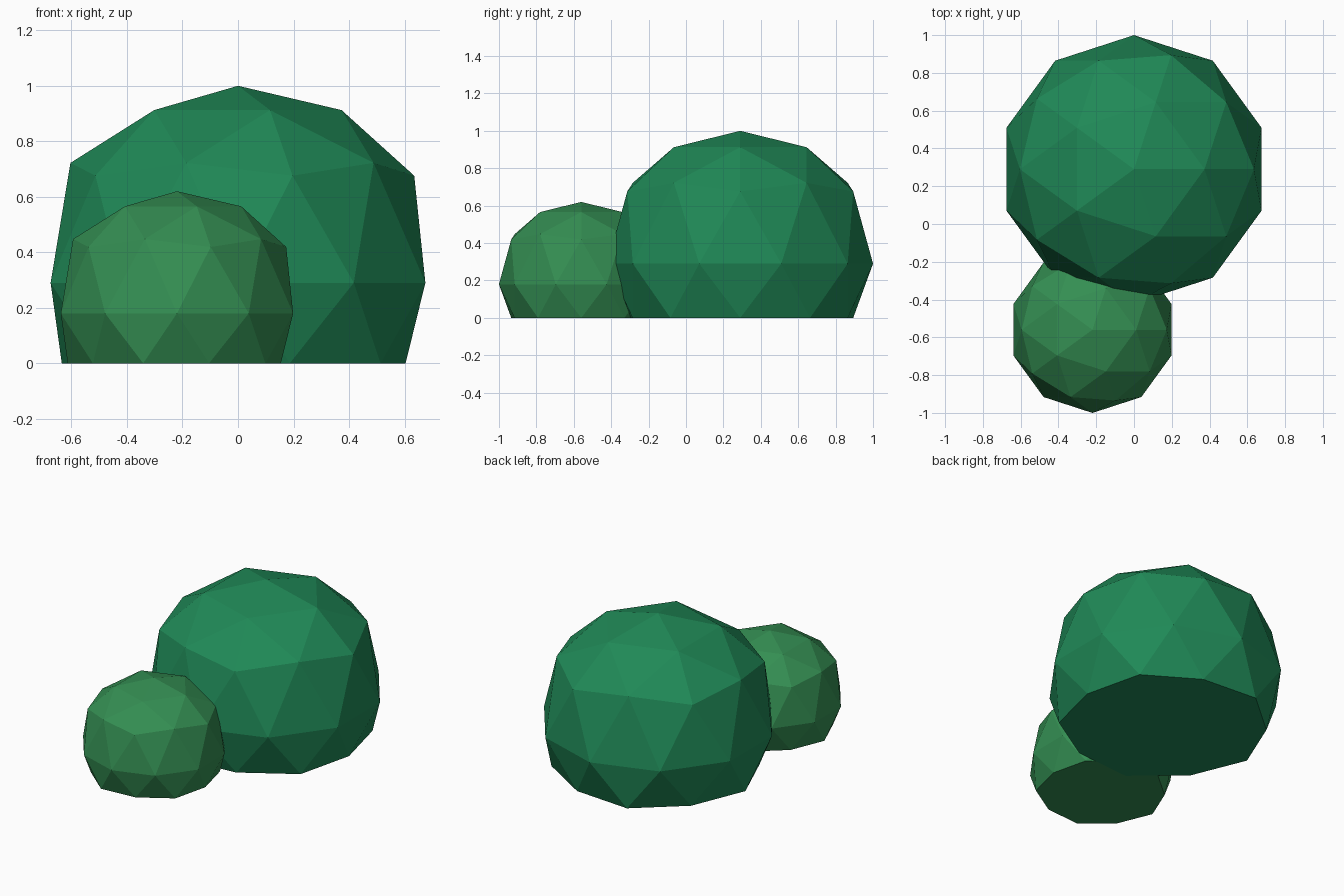
import bpy
import bmesh

if "Cube" in bpy.data.objects:
    bpy.data.objects.remove(bpy.data.objects["Cube"])

R = 0.71  # horizontal radius of the large bush


def bush_height(z):
    """Reshape a unit sphere's height: squashed dome, low waist, flat base."""
    if z < -0.1:
        return 0.0
    if z < 0.1:
        return 0.29
    return 0.414 + 0.586 * z


def bush(name, x, y, size, color):
    bm = bmesh.new()
    bmesh.ops.create_icosphere(bm, subdivisions=2, radius=1.0)
    for v in bm.verts:
        v.co = (v.co.x * R * size, v.co.y * R * size, bush_height(v.co.z) * size)
    # merge the flattened underside into one face
    base = [f for f in bm.faces if all(v.co.z < 1e-5 for v in f.verts)]
    bmesh.ops.dissolve_faces(bm, faces=base, use_verts=False)
    bmesh.ops.recalc_face_normals(bm, faces=bm.faces)
    mesh = bpy.data.meshes.new(name)
    bm.to_mesh(mesh)
    bm.free()
    mat = bpy.data.materials.new(name + "_leaves")
    mat.diffuse_color = color
    mat.use_nodes = True
    mat.node_tree.nodes["Principled BSDF"].inputs["Base Color"].default_value = mat.diffuse_color
    mesh.materials.append(mat)
    obj = bpy.data.objects.new(name, mesh)
    obj.location = (x, y, 0)
    bpy.context.collection.objects.link(obj)


# large bush at the back, small bush in front
bush("large_bush", 0.0, 0.29, 1.0, (0.014, 0.25, 0.095, 1))
bush("small_bush", -0.22, -0.56, 0.62, (0.034, 0.27, 0.085, 1))
